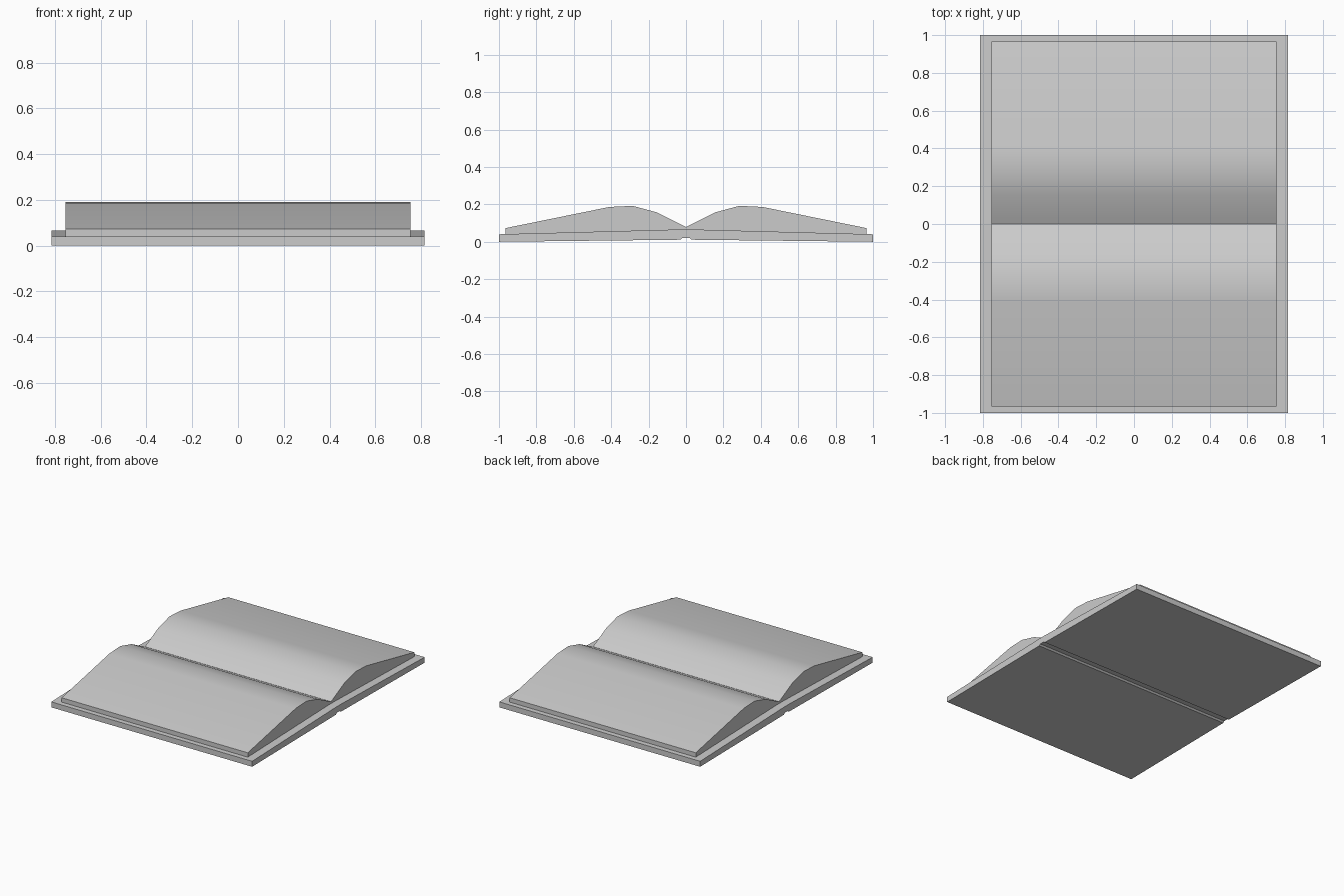
import bpy, bmesh, math

if "Cube" in bpy.data.objects:
    bpy.data.objects.remove(bpy.data.objects["Cube"])


def extrude_profile(name, half_top, half_bottom, half_width):
    """Mirror a half profile (y, z) about y = 0 and extrude it along x."""
    top = half_top + [(-y, z) for y, z in reversed(half_top) if y > 0]
    bottom = [(-y, z) for y, z in half_bottom if y > 0] + list(reversed(half_bottom))
    loop = top + bottom
    bm = bmesh.new()
    face = bm.faces.new([bm.verts.new((-half_width, y, z)) for y, z in loop])
    out = bmesh.ops.extrude_face_region(bm, geom=[face])
    moved = [v for v in out["geom"] if isinstance(v, bmesh.types.BMVert)]
    bmesh.ops.translate(bm, verts=moved, vec=(2 * half_width, 0, 0))
    bmesh.ops.recalc_face_normals(bm, faces=bm.faces)
    bmesh.ops.triangulate(bm, faces=[f for f in bm.faces if len(f.verts) > 4])
    mesh = bpy.data.meshes.new(name)
    bm.to_mesh(mesh)
    bm.free()
    obj = bpy.data.objects.new(name, mesh)
    bpy.context.collection.objects.link(obj)
    bpy.ops.object.select_all(action='DESELECT')
    obj.select_set(True)
    bpy.context.view_layer.objects.active = obj
    bpy.ops.object.shade_smooth_by_angle(angle=math.radians(35))
    return obj


# Open cover: two gently sloping boards with a spine groove underneath
extrude_profile(
    "cover",
    [(1.0, 0.04), (0.03, 0.066), (0.0, 0.066)],
    [(1.0, 0.0), (0.03, 0.011), (0.018, 0.021), (0.0, 0.021)],
    0.815)

# Page block: two curved stacks meeting at the gutter
extrude_profile(
    "pages",
    [(0.965, 0.073), (0.41, 0.186), (0.285, 0.192), (0.155, 0.157), (0.03, 0.094), (0.0, 0.079)],
    [(0.965, 0.041), (0.03, 0.064), (0.0, 0.064)],
    0.755)
